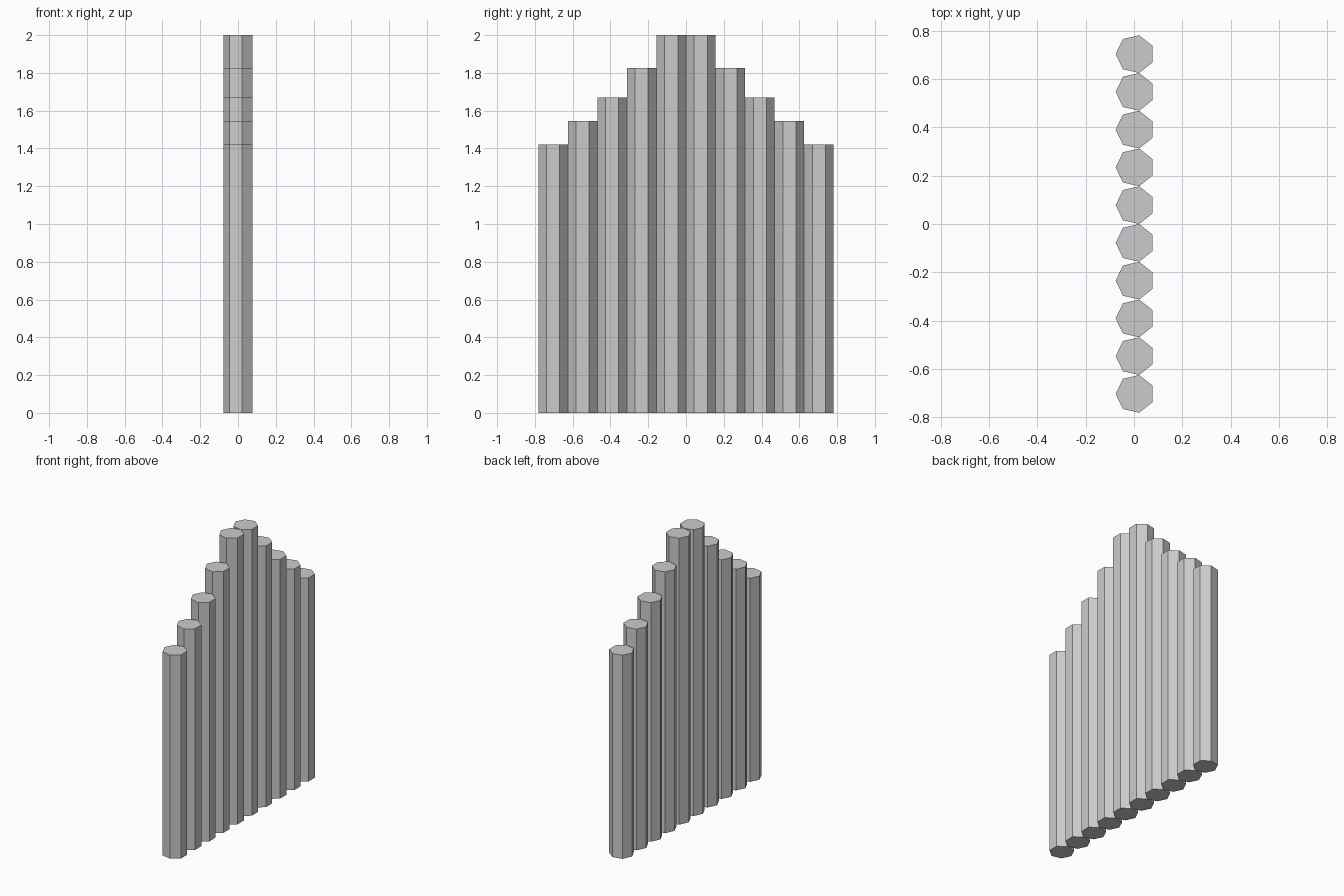
import bpy, math

if "Cube" in bpy.data.objects:
    bpy.data.objects.remove(bpy.data.objects["Cube"])

SIDES = 7
RADIUS = 0.08
PITCH = 0.1564
HEIGHTS = [2.0, 1.825, 1.67, 1.545, 1.422]   # centre to end
X_SHIFT = RADIUS * (1 - math.cos(math.pi / SIDES)) / 2   # centres the odd-sided outline


def pillar(name, y, height):
    # heptagonal prism with a corner toward -x and a flat face toward +x
    ring = [(X_SHIFT + RADIUS * math.cos(a), RADIUS * math.sin(a))
            for a in (math.pi + 2 * math.pi * i / SIDES for i in range(SIDES))]
    verts = [(x, dy, z) for z in (0, height) for x, dy in ring]
    faces = [(i, (i + 1) % SIDES, (i + 1) % SIDES + SIDES, i + SIDES)
             for i in range(SIDES)]
    faces += [tuple(reversed(range(SIDES))), tuple(range(SIDES, 2 * SIDES))]
    mesh = bpy.data.meshes.new(name)
    mesh.from_pydata(verts, [], faces)
    obj = bpy.data.objects.new(name, mesh)
    obj.location.y = y
    bpy.context.collection.objects.link(obj)


# row of pillars stepping down symmetrically from the middle
for i, h in enumerate(HEIGHTS):
    for side, label in ((-1, "front"), (1, "back")):
        pillar(f"{label}_pillar_{i + 1}", side * (i + 0.5) * PITCH, h)
